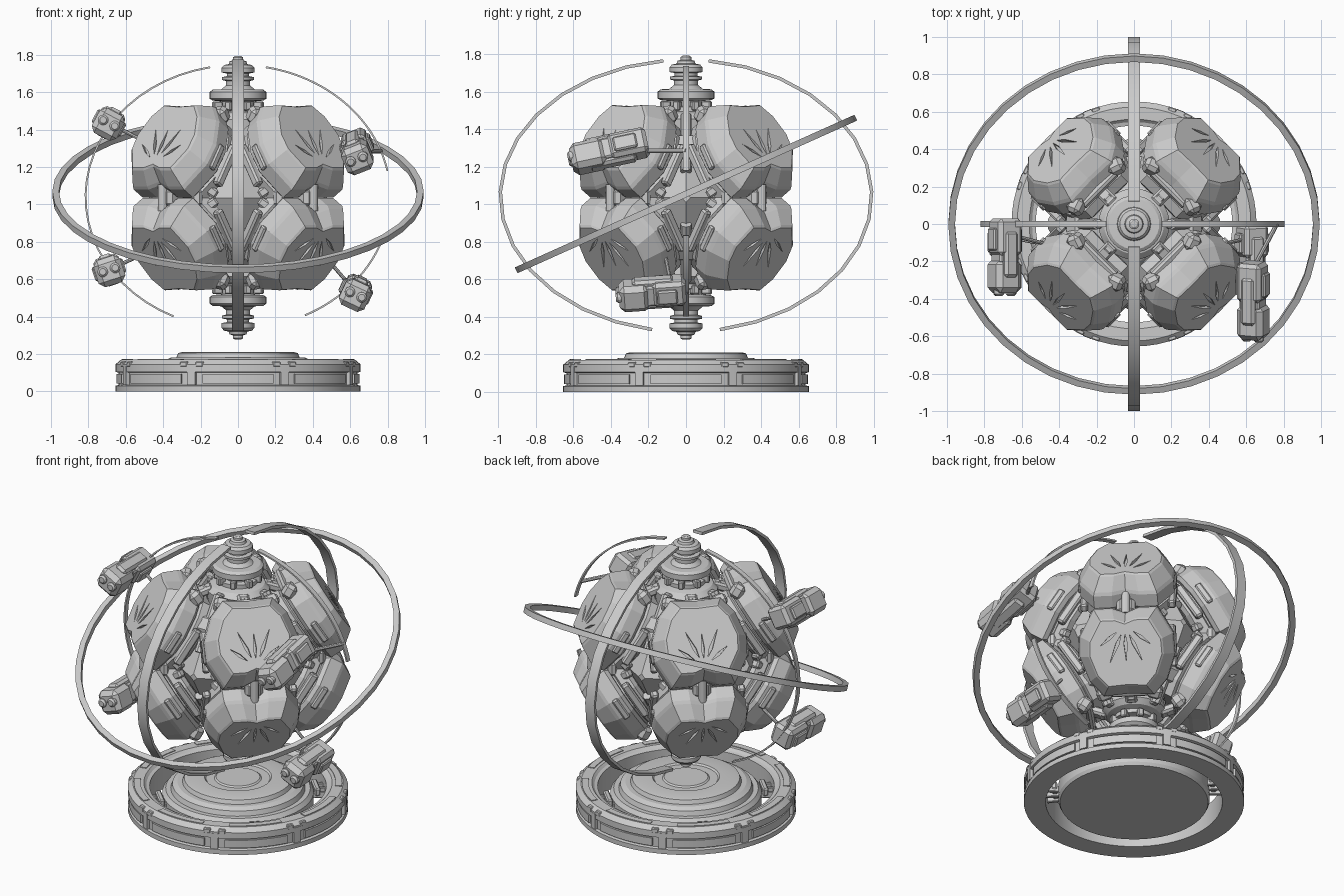
import bpy, bmesh
from math import sin, cos, pi, radians as rad
from mathutils import Matrix, Vector

if "Cube" in bpy.data.objects:
    bpy.data.objects.remove(bpy.data.objects["Cube"])

CZ = 1.035  # height of the sphere centre
T = Matrix.Translation
def R(deg, axis): return Matrix.Rotation(rad(deg), 4, axis)

def finish(name, bm, M=Matrix(), smooth=True):
    bmesh.ops.remove_doubles(bm, verts=bm.verts, dist=1e-5)
    bmesh.ops.recalc_face_normals(bm, faces=bm.faces)
    me = bpy.data.meshes.new(name)
    bm.to_mesh(me)
    bm.free()
    return place(name, me, M, smooth)

def place(name, me, M, smooth=False):
    ob = bpy.data.objects.new(name, me)
    bpy.context.collection.objects.link(ob)
    ob.matrix_world = M
    if smooth:
        bpy.ops.object.select_all(action='DESELECT')
        bpy.context.view_layer.objects.active = ob
        ob.select_set(True)
        bpy.ops.object.shade_smooth_by_angle(angle=rad(25))
    return ob

def skin(bm, rings, closed):
    """Bridge equal-length vertex rings; cap the ends unless closed."""
    n = len(rings[0])
    pairs = list(zip(rings, rings[1:])) + ([(rings[-1], rings[0])] if closed else [])
    for a, b in pairs:
        for i in range(n):
            bm.faces.new((a[i], a[(i + 1) % n], b[(i + 1) % n], b[i]))
    if not closed:
        bm.faces.new(rings[0][::-1])
        bm.faces.new(rings[-1])

def lathe(name, prof, M=Matrix(), n=48, closed=False):
    bm = bmesh.new()
    rings = [[bm.verts.new((r * cos(2 * pi * i / n), r * sin(2 * pi * i / n), z))
              for i in range(n)] for r, z in prof]
    skin(bm, rings, closed)
    return finish(name, bm, M)

def strip(name, a, b, t0, t1, width, thick, n, M=Matrix()):
    """Rectangular band along an ellipse in local xy; width runs along local z."""
    full = t1 - t0 >= 360
    bm = bmesh.new()
    rings = []
    for i in range(n if full else n + 1):
        t = rad(t0 + (t1 - t0) * i / n)
        rings.append([bm.verts.new(((a + d) * cos(t), (b + d) * sin(t), w))
                      for d, w in ((-thick / 2, -width / 2), (thick / 2, -width / 2),
                                   (thick / 2, width / 2), (-thick / 2, width / 2))])
    skin(bm, rings, full)
    return finish(name, bm, M)

def box(name, size, M, bevel=0.0):
    bm = bmesh.new()
    bmesh.ops.create_cube(bm, size=1, matrix=Matrix.Diagonal((*size, 1)))
    if bevel:
        bmesh.ops.bevel(bm, geom=bm.edges[:], offset=bevel, segments=1, affect='EDGES')
    return finish(name, bm, M, False)

def rod(name, p, q, r):
    p, q = Vector(p), Vector(q)
    M = T(p) @ (q - p).to_track_quat('Z', 'Y').to_matrix().to_4x4()
    return lathe(name, [(r, 0), (r, (q - p).length)], M, 8)

def plate(name, outline, levels, M=Matrix()):
    """Stack scaled copies of an outline: levels are (scale, height)."""
    bm = bmesh.new()
    skin(bm, [[bm.verts.new((x * s, y * s, z)) for x, y in outline] for s, z in levels], False)
    return finish(name, bm, M, False)

# Base: slotted outer ring, open trough, stepped inner platform
lathe("base_ring", [(.525, 0), (.655, 0), (.655, .03), (.638, .035), (.638, .10), (.655, .105),
                    (.655, .145), (.625, .17), (.56, .17), (.545, .155), (.525, .15)], n=64, closed=True)
lathe("base_platform", [(.44, 0), (.45, .02), (.45, .11), (.43, .135), (.40, .135), (.39, .165), (.36, .18),
                        (.33, .18), (.32, .205), (.30, .21), (.20, .21), (.19, .20), (.14, .20),
                        (.13, .208), (0, .208)], n=64)
for k in range(8):
    a = k * 45
    strip("base_window_panel", .64, .64, a - 17, a + 17, .05, .02, 8, T((0, 0, .068)))
    strip("base_rib", .642, .642, a + 20.5, a + 24.5, .10, .03, 2, T((0, 0, .085)))
    strip("base_top_plate", .60, .60, a - 15, a + 15, .015, .04, 8, T((0, 0, .167)))
    for s in (-1, 1):
        box("base_clip", (.025, .045, .03), R(a + s * 18.5, 'Z') @ T((.643, 0, .145)), .005)
for k in range(4):
    for s in (-7, 0, 7):
        box("base_strut", (.12, .022, .04), R(45 + 90 * k + s, 'Z') @ T((.487, 0, .08)), .004)
    box("base_strut_block", (.035, .15, .05), R(45 + 90 * k, 'Z') @ T((.47, 0, .10)), .008)

# Core with diamond nodes on the four equatorial sides
bm = bmesh.new()
bmesh.ops.create_icosphere(bm, subdivisions=2, radius=.36)
finish("core", bm, T((0, 0, CZ)), False)
for k in range(4):
    M = T((0, 0, CZ)) @ R(90 * k, 'Z')
    plate("core_diamond", [(0, .2), (.2, 0), (0, -.2), (-.2, 0)], [(1, .28), (1, .36), (.12, .46)],
          M @ R(90, 'Y'))
    for s in (-1, 1):
        rod("core_rib", M @ Vector((.40, 0, s * .14)), M @ Vector((.20, 0, s * .44)), .03)
        box("core_rib_block", (.07, .12, .10), M @ R(-s * 42, 'Y') @ T((.42, 0, 0)), .015)

# Axis spindles, top and bottom
spindle = [(.18, .34), (.19, .42), (.16, .45), (.12, .46), (.12, .485), (.085, .49), (.085, .515), (.135, .52),
           (.152, .53), (.152, .565), (.135, .578), (.09, .58), (.065, .60), (.065, .625), (.085, .63),
           (.085, .645), (.06, .65), (.06, .665), (.088, .67), (.088, .695), (.075, .71), (.05, .715),
           (.045, .73), (.028, .735), (.028, .75), (.018, .757)]
for flip in (0, 180):
    F = T((0, 0, CZ)) @ R(flip, 'X')
    lathe("axis_spindle", spindle, F, 32)
    for k in range(8):
        box("axis_tooth", (.05, .035, .05), F @ R(45 * k + 22.5, 'Z') @ T((.12, 0, .49)), .006)
        box("hub_tooth", (.04, .05, .05), F @ R(45 * k, 'Z') @ T((.19, 0, .42)), .008)

# Armour panel mesh: thick faceted block with radiating engraved slits
half = [(.15, .24), (.23, .15), (.285, 0), (.28, -.12), (.19, -.28), (.08, -.28)]
outline = half + [(0, -.25)] + [(-x, y) for x, y in reversed(half)] + [(0, .23)]
panel = plate("armour_master", outline, [(.92, .43), (1, .45), (1, .53), (.97, .55), (.79, .63), (.75, .64)])
bm = bmesh.new()
for ang, r0, r1, w in ((0, .05, .21, .010), (24, .06, .24, .010), (-24, .06, .24, .010),
                       (52, .06, .19, .009), (-52, .06, .19, .009)):
    d = Vector((sin(rad(ang)), cos(rad(ang)), 0))
    s = Vector((d.y, -d.x, 0))
    o = Vector((0, -.18, 0))
    foot = [o + d * r0, o + d * (r0 + .06) + s * w, o + d * r1, o + d * (r0 + .06) - s * w]
    skin(bm, [[bm.verts.new(p + Vector((0, 0, z))) for p in foot] for z in (.622, .68)], False)
cutter = finish("slit_cutter", bm, smooth=False)
mod = panel.modifiers.new("slits", 'BOOLEAN')
mod.operation, mod.object, mod.solver = 'DIFFERENCE', cutter, 'EXACT'
panel_mesh = bpy.data.meshes.new_from_object(panel.evaluated_get(bpy.context.evaluated_depsgraph_get()))
bpy.data.objects.remove(panel)
bpy.data.objects.remove(cutter)

# Eight panels with backing plates, rails and claws to the hubs
e = rad(32)
face = Matrix(((0, -sin(e), cos(e), 0), (1, 0, 0, 0), (0, cos(e), sin(e), 0), (0, 0, 0, 1)))
for k in range(4):
    A = T((0, 0, CZ)) @ R(45 + 90 * k, 'Z')
    for flip in (0, 180):
        O = A @ R(flip, 'X')
        M = O @ face
        place("armour_panel", panel_mesh, M)
        plate("panel_backing", outline, [(.80, .33), (.90, .35), (.90, .41), (.84, .42), (.84, .44)], M)
        for s in (-1, 1):
            box("panel_rail", (.045, .25, .05), M @ T((s * .262, -.04, .39)), .01)
            box("panel_side_bar", (.03, .15, .04), M @ T((s * .278, -.05, .49)), .008)
            box("hub_claw", (.08, .09, .09), O @ T((.285, s * .15, .44)) @ R(30, 'Y') @ R(s * 20, 'Z'), .02)
        # bar joining the two claws, and its arm to the hub
        box("hub_bar", (.045, .26, .05), O @ T((.265, 0, .43)) @ R(25, 'Y'), .012)
        box("hub_arm", (.12, .07, .05), O @ T((.21, 0, .41)) @ R(20, 'Y'), .012)
    # hinge between the upper and lower panel
    box("hinge_block", (.08, .11, .10), A @ T((.53, 0, 0)), .02)
    lathe("hinge_pin", [(.025, -.07), (.025, .07)], A @ T((.57, 0, 0)), 12)
    box("hinge_arm", (.22, .06, .06), A @ T((.43, 0, 0)), .01)
    # side links at the four gaps between panels
    B = T((0, 0, CZ)) @ R(90 * k, 'Z')
    for s in (-1, 1):
        for u in (-1, 1):
            box("side_link", (.05, .09, .05), B @ T((.42, s * .15, u * .04)) @ R(s * u * 35, 'X'), .01)
        box("side_knuckle", (.07, .06, .09), B @ T((.44, s * .22, 0)), .015)

# Orbit ring and open meridian arcs
strip("tilted_ring", .975, .975, 0, 360, .034, .035, 40, T((0, 0, 1.055)) @ R(24.2, 'X'))
XZ = T((0, 0, 1.04)) @ R(90, 'X')
for t0, t1 in ((100.5, 245), (11.4, 79.5), (-64, -17)):
    strip("side_arc", .815, .705, t0, t1, .032, .010, 24, XZ)
YZ = T((0, 0, 1.045)) @ R(90, 'Z') @ R(90, 'X')
for t0, t1 in ((97, 259.5), (-79.5, 83)):
    strip("front_back_arc", .99, .725, t0, t1, .066, .018, 14, YZ)

# Four satellite pods: centre, length, roll, pitch
for c, L, roll, pitch in (((-.69, -.17, 1.435), .40, 28, 0), ((-.69, -.18, .65), .38, -18, 0),
                          ((.635, -.41, 1.285), .42, -22, 12), ((.63, -.18, .53), .36, 25, 4)):
    M = T(c) @ R(pitch, 'X') @ R(roll, 'Y')
    box("pod_rear", (.14, L * .50, .14), M @ T((0, L * .25, .005)), .02)
    box("pod_front", (.15, L * .45, .15), M @ T((0, -L * .27, -.008)), .028)
    box("pod_neck", (.115, L * .2, .115), M, .01)
    box("pod_crest", (.08, L * .62, .17), M @ T((0, L * .02, 0)), .015)
    for s in (-1, 1):
        box("pod_cheek", (.025, L * .3, .08), M @ T((s * .074, L * .22, 0)), .008)
        lathe("pod_lens", [(.028, 0), (.028, .02), (.018, .03)],
              M @ T((s * .035, -L * .46, 0)) @ R(90, 'X'), 12)
    s = 1 if c[0] > 0 else -1
    up = 1 if c[2] > CZ else -1
    ax = s * .815 * (1 - ((c[2] - 1.04) / .705) ** 2) ** .5
    rod("pod_arm", (c[0], c[1] + L * .3, c[2]), (s * .42, -.12, CZ + up * .26), .010)
    rod("pod_arc_link", (c[0], c[1] + L * .4, c[2]), (ax, 0, c[2]), .012)
